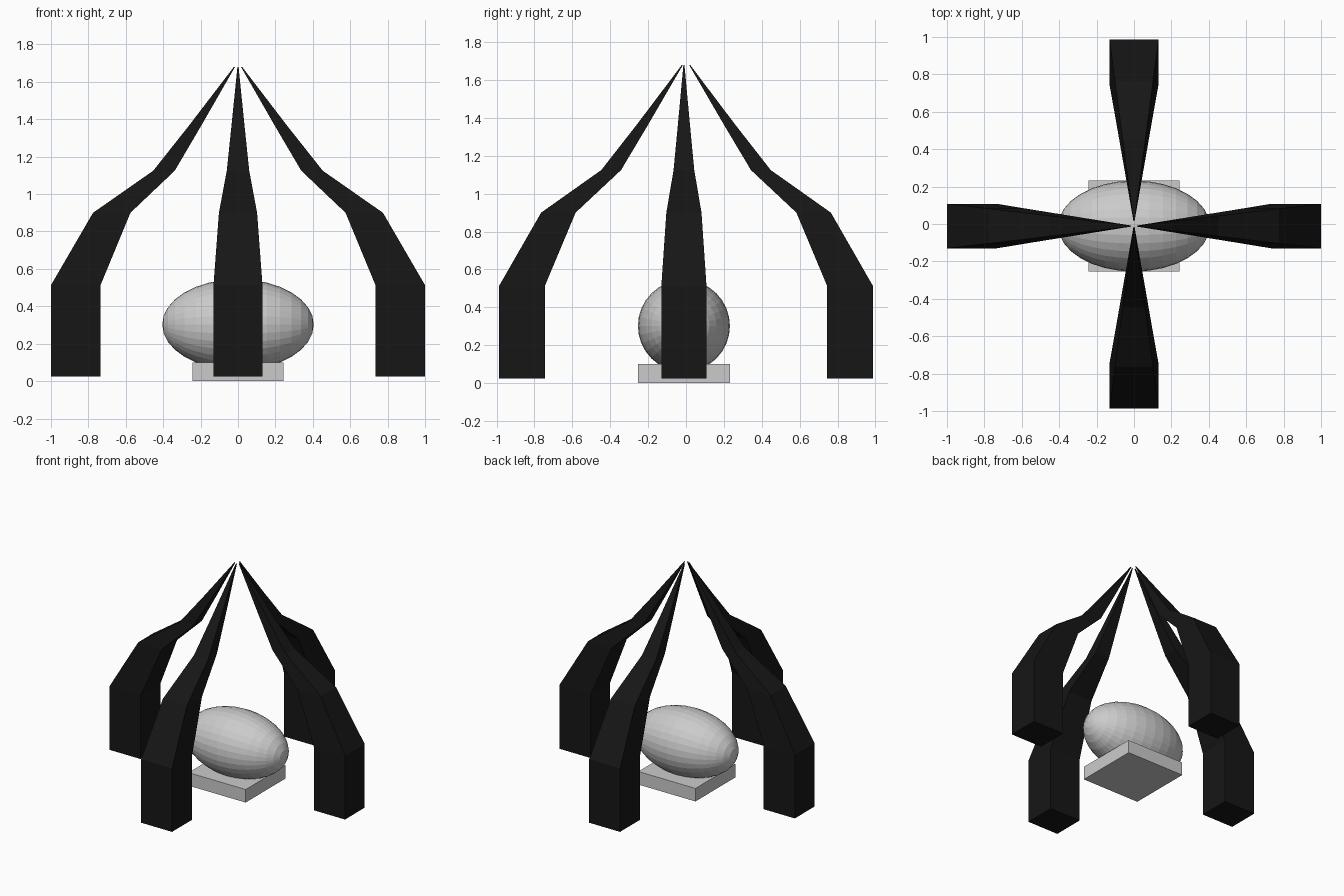
import bpy, bmesh
from math import pi
from mathutils import Matrix

if "Cube" in bpy.data.objects:
    bpy.data.objects.remove(bpy.data.objects["Cube"])

black = bpy.data.materials.new("black")
black.diffuse_color = (0.008, 0.008, 0.008, 1)
black.use_nodes = True
black.node_tree.nodes["Principled BSDF"].inputs["Base Color"].default_value = black.diffuse_color

# Leg cross-sections: height, inner radius, outer radius, half width
SECTIONS = [(0.025, 0.735, 1.0, 0.131), (0.513, 0.735, 1.0, 0.131),
            (0.90, 0.575, 0.775, 0.102), (1.125, 0.338, 0.453, 0.060),
            (1.365, 0.197, 0.263, 0.035), (1.68, 0.016, 0.022, 0.003)]


def leg(name, angle, offset=0, stretch=(1, 1), inset=0):
    """Loft rectangular sections into a closed, flat-faced curved leg."""
    bm = bmesh.new()
    rings = []
    for z, a, b, w in SECTIONS:
        a, b, w = a * stretch[0] + inset * w, b * stretch[0], w * stretch[1]
        rings.append([bm.verts.new(p) for p in
                      ((a, -w, z), (b, -w, z), (b, w, z), (a, w, z))])
    for lo, hi in zip(rings, rings[1:]):
        for i in range(4):
            j = (i + 1) % 4
            bm.faces.new((lo[i], lo[j], hi[j], hi[i]))
    bm.faces.new(rings[0][::-1])
    bm.faces.new(rings[-1])
    bmesh.ops.rotate(bm, verts=bm.verts, matrix=Matrix.Rotation(angle, 3, 'Z'))
    bmesh.ops.translate(bm, verts=bm.verts, vec=(0, offset, 0))
    bmesh.ops.recalc_face_normals(bm, faces=bm.faces)
    mesh = bpy.data.meshes.new(name)
    bm.to_mesh(mesh)
    bm.free()
    mesh.materials.append(black)
    bpy.context.collection.objects.link(bpy.data.objects.new(name, mesh))


# Four legs meeting at the top; the side pair is slightly narrower and off-centre
leg("right_leg", 0, -0.011, (1, 0.91))
leg("left_leg", pi, -0.011, (1, 0.91))
leg("back_leg", pi / 2, 0, (0.987, 1), 0.15)
leg("front_leg", -pi / 2, 0, (0.987, 1), 0.15)

# Square plinth
bpy.ops.mesh.primitive_cube_add(size=1, location=(0, -0.011, 0.05))
plinth = bpy.context.object
plinth.name = "plinth"
plinth.scale = (0.486, 0.486, 0.1)

# Faceted egg-shaped body lying along x
bpy.ops.mesh.primitive_uv_sphere_add(segments=32, ring_count=16, radius=1,
                                     location=(0, -0.011, 0.302),
                                     rotation=(0, pi / 2, 0))
body = bpy.context.object
body.name = "oval_body"
body.scale = (0.243, 0.243, 0.405)
